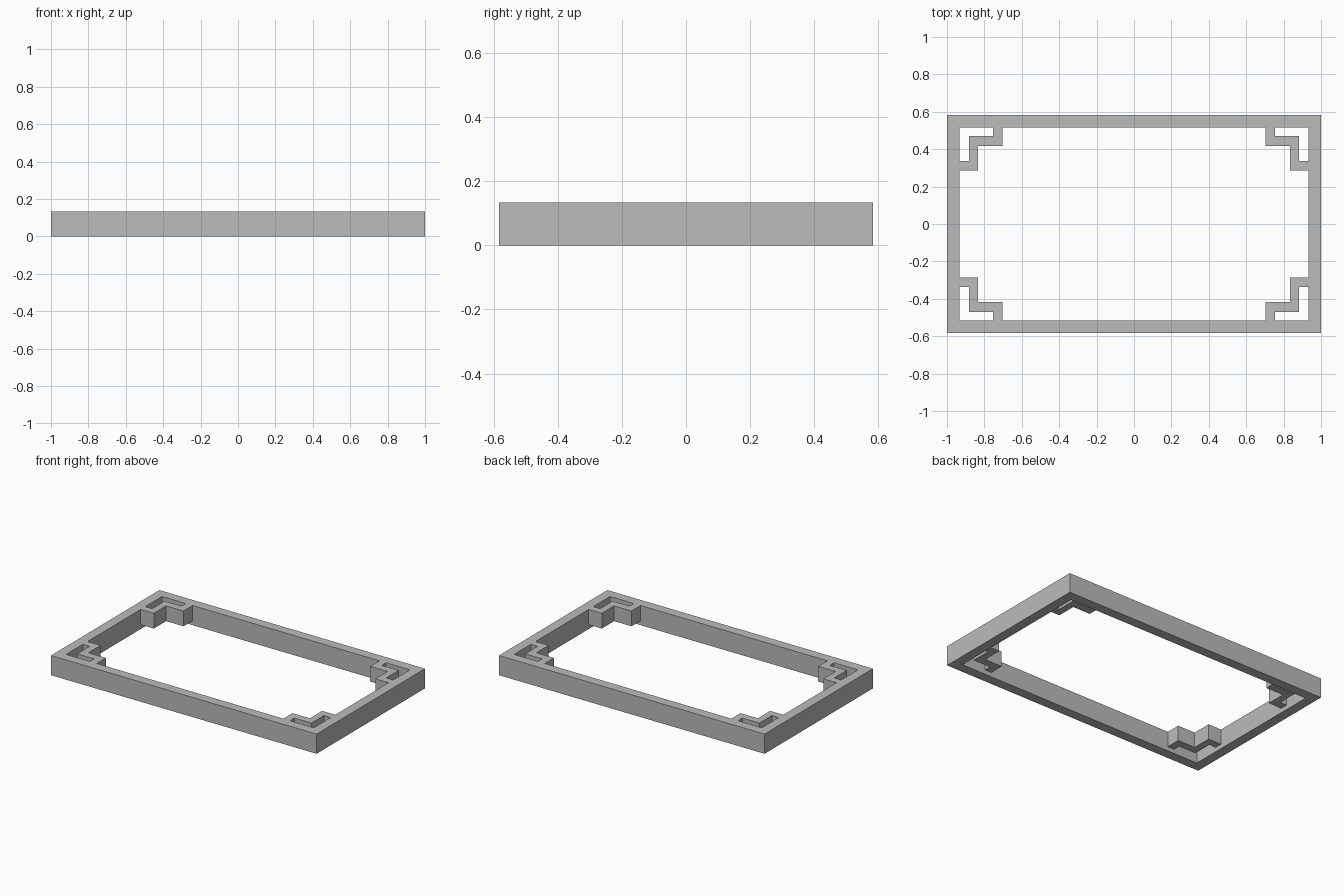
import bpy
import bmesh

HALF_X, HALF_Y, HEIGHT = 1.0, 0.583, 0.134
RAIL = 0.067          # rail width
FRET_BOTTOM = 0.03    # frets sit flush with the top, raised off the ground

cube = bpy.data.objects.get("Cube")
if cube:
    bpy.data.objects.remove(cube, do_unlink=True)

grey = bpy.data.materials.new("plain_grey")
grey.use_nodes = True
colour = (0.5, 0.5, 0.5, 1)
grey.diffuse_color = colour
grey.node_tree.nodes["Principled BSDF"].inputs["Base Color"].default_value = colour


def extrude_object(name, polygons, z0, z1):
    """Extrude flat polygons that may share edges into one solid."""
    bm = bmesh.new()
    for points in polygons:
        bm.faces.new([bm.verts.new((x, y, z0)) for x, y in points])
    bmesh.ops.remove_doubles(bm, verts=bm.verts[:], dist=0.0001)
    result = bmesh.ops.extrude_face_region(bm, geom=bm.faces[:], use_keep_orig=True)
    top = [v for v in result["geom"] if isinstance(v, bmesh.types.BMVert)]
    bmesh.ops.translate(bm, verts=top, vec=(0, 0, z1 - z0))
    bmesh.ops.recalc_face_normals(bm, faces=bm.faces[:])
    mesh = bpy.data.meshes.new(name)
    bm.to_mesh(mesh)
    bm.free()
    mesh.materials.append(grey)
    obj = bpy.data.objects.new(name, mesh)
    bpy.context.collection.objects.link(obj)
    return obj


# Rectangular frame: four mitred rails joined into a ring
corners = [(-1, -1), (1, -1), (1, 1), (-1, 1)]
outer = [(sx * HALF_X, sy * HALF_Y) for sx, sy in corners]
inner = [(sx * (HALF_X - RAIL), sy * (HALF_Y - RAIL)) for sx, sy in corners]
rails = []
for i in range(4):
    j = (i + 1) % 4
    rails.append([outer[i], outer[j], inner[j], inner[i]])
extrude_object("frame", rails, 0, HEIGHT)

# Stepped corner fret, mirrored into all four corners
ix, iy = HALF_X - RAIL, HALF_Y - RAIL
fret = [(0.703, iy), (0.703, 0.418), (0.834, 0.418), (0.834, 0.286), (ix, 0.286),
        (ix, 0.336), (0.882, 0.336), (0.882, 0.47), (0.754, 0.47), (0.754, iy)]
frets = extrude_object("corner_frets", [fret], FRET_BOTTOM, HEIGHT)
mirror = frets.modifiers.new("four_corners", "MIRROR")
mirror.use_axis = (True, True, False)
